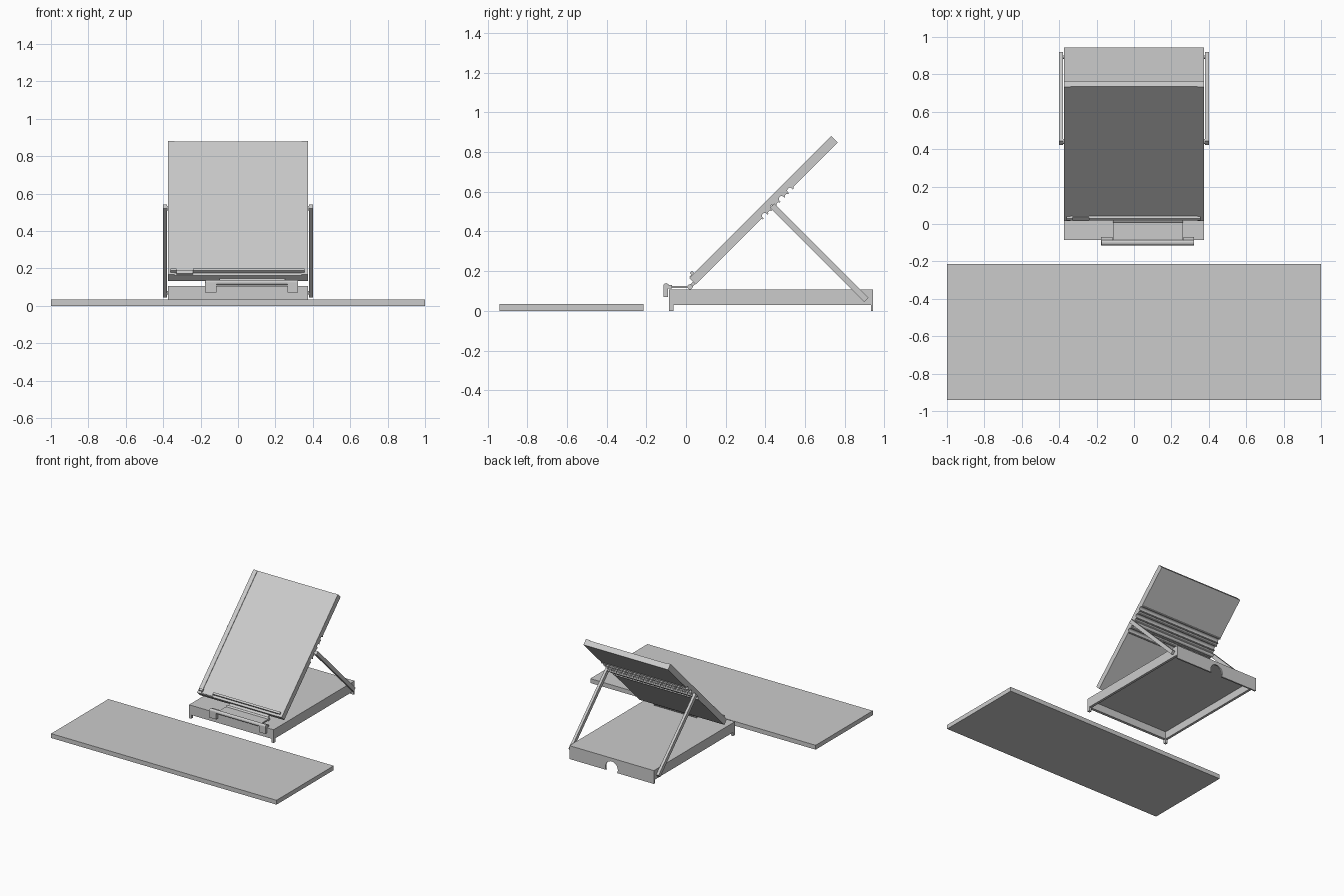
import bpy, bmesh, math
from mathutils import Matrix, Vector

cube = bpy.data.objects.get("Cube")
if cube:
    bpy.data.objects.remove(cube, do_unlink=True)

grey = bpy.data.materials.new("plain_grey")
grey.use_nodes = True
colour = (0.6, 0.6, 0.6, 1)
grey.diffuse_color = colour
grey.node_tree.nodes["Principled BSDF"].inputs["Base Color"].default_value = colour

# Slope frame: x across, local y up the slope, local z out of the reading face
SLOPE = Matrix.Translation((0, 0.05, 0.133)) @ Matrix.Rotation(math.radians(45), 4, 'X')
LENGTH, THICK = 1.011, 0.047


def finish(name, bm, matrix=None):
    bmesh.ops.recalc_face_normals(bm, faces=bm.faces)
    if matrix:
        bm.transform(matrix)
    mesh = bpy.data.meshes.new(name)
    bm.to_mesh(mesh)
    bm.free()
    mesh.materials.append(grey)
    obj = bpy.data.objects.new(name, mesh)
    bpy.context.collection.objects.link(obj)
    return obj


def box(name, x, y, z, matrix=None):
    bm = bmesh.new()
    bmesh.ops.create_cube(bm, size=1)
    for v in bm.verts:
        v.co = [lo + (c + 0.5) * (hi - lo) for c, (lo, hi) in zip(v.co, (x, y, z))]
    return finish(name, bm, matrix)


def prism(name, points, lo, hi, axis='X', matrix=None):
    """Extrude a flat outline along x (outline in y, z) or along y (outline in x, z)."""
    bm = bmesh.new()
    if axis == 'X':
        verts = [bm.verts.new((lo, a, b)) for a, b in points]
        step = Vector((hi - lo, 0, 0))
    else:
        verts = [bm.verts.new((a, lo, b)) for a, b in points]
        step = Vector((0, hi - lo, 0))
    face = bm.faces.new(verts)
    out = bmesh.ops.extrude_face_region(bm, geom=[face])
    bmesh.ops.translate(bm, vec=step, verts=[g for g in out["geom"] if isinstance(g, bmesh.types.BMVert)])
    return finish(name, bm, matrix)


def arc(cx, cy, r, start, end, n):
    angles = [math.radians(start + (end - start) * i / n) for i in range(n + 1)]
    return [(cx + r * math.cos(a), cy + r * math.sin(a)) for a in angles]


def rod(name, x, y, z, r):
    return prism(name, arc(y, z, r, 0, 345, 23), x[0], x[1])


# Loose flat board in front of the stand
box("front_board", (-1, 1), (-0.94, -0.215), (0, 0.035))

# Hollow base: top, side walls, front wall, feet
W = 0.375
box("base_top", (-W, W), (-0.085, 0.943), (0.09, 0.107))
box("base_front_wall", (-W, W), (-0.085, -0.063), (0.03, 0.1))
for side, s in (("right", -1), ("left", 1)):
    edge = sorted((s * W, s * (W - 0.02)))
    box("base_wall_" + side, edge, (-0.085, 0.943), (0.03, 0.1))
    box("front_foot_" + side, edge, (-0.085, -0.063), (0, 0.04))

# Back wall with an arched cable opening
outline = [(-W, 0), (-W, 0.1), (W, 0.1), (W, 0)] + arc(0, 0.025, 0.055, -27, 207, 20)
prism("base_back_wall", outline, 0.931, 0.943, 'Y')

# Tilted panel with grooves on the back for the prop bar
profile = [(0, 0)]
for u in (0.49, 0.55, 0.61, 0.67):
    profile += [(u - 0.024, 0), (u - 0.02, -0.006), (u - 0.014, -0.006)]
    profile += arc(u, 0, 0.014, 180, 0, 8)
    profile += [(u + 0.014, -0.006), (u + 0.02, -0.006), (u + 0.024, 0)]
profile += [(LENGTH, 0), (LENGTH, THICK - 0.004), (0, THICK - 0.004)]
prism("panel", profile, -0.342, 0.342, 'X', SLOPE)
rail_profile = profile[:-2] + [(LENGTH, THICK), (0, THICK)]
for side, s in (("right", -1), ("left", 1)):
    prism("panel_rail_" + side, rail_profile, s * 0.34, s * W, 'X', SLOPE)

# Ledge along the foot of the panel, split by a small tab
box("ledge", (-0.24, 0.355), (0.018, 0.034), (0.03, THICK + 0.015), SLOPE)
box("ledge_end", (-0.36, -0.33), (0.018, 0.034), (0.03, THICK + 0.015), SLOPE)
box("ledge_tab", (-0.33, -0.24), (0.004, 0.03), (0.03, THICK + 0.004), SLOPE)

# Fold-down holder hinged at the front
box("holder_plate", (-0.113, 0.262), (-0.1, 0.02), (0.116, 0.126))
rod("holder_hinge", (-0.113, 0.262), 0.02, 0.121, 0.013)
box("holder_lug", (-0.1, 0.25), (-0.025, 0.005), (0.004, 0.02), SLOPE)
rod("holder_bar", (-0.175, 0.322), -0.1, 0.125, 0.014)
for side, x in (("right", (-0.176, -0.115)), ("left", (0.264, 0.322))):
    box("holder_hook_" + side, x, (-0.114, -0.09), (0.07, 0.125))
    box("holder_arm_" + side, x, (-0.1, -0.07), (0.113, 0.129))

# Prop frame: two outer legs, cross bar, pivot pins
PROP = Matrix.Translation((0, 0.442, 0.522)) @ Matrix.Rotation(math.radians(-45), 4, 'X')
for side, s in (("right", -1), ("left", 1)):
    box("prop_leg_" + side, sorted((s * 0.379, s * 0.4)), (-0.012, 0.66), (-0.015, 0.015), PROP)
    rod("prop_pin_" + side, sorted((s * 0.36, s * 0.39)), 0.892, 0.07, 0.01)
rod("prop_cross_bar", (-0.39, 0.39), 0.442, 0.522, 0.013)
